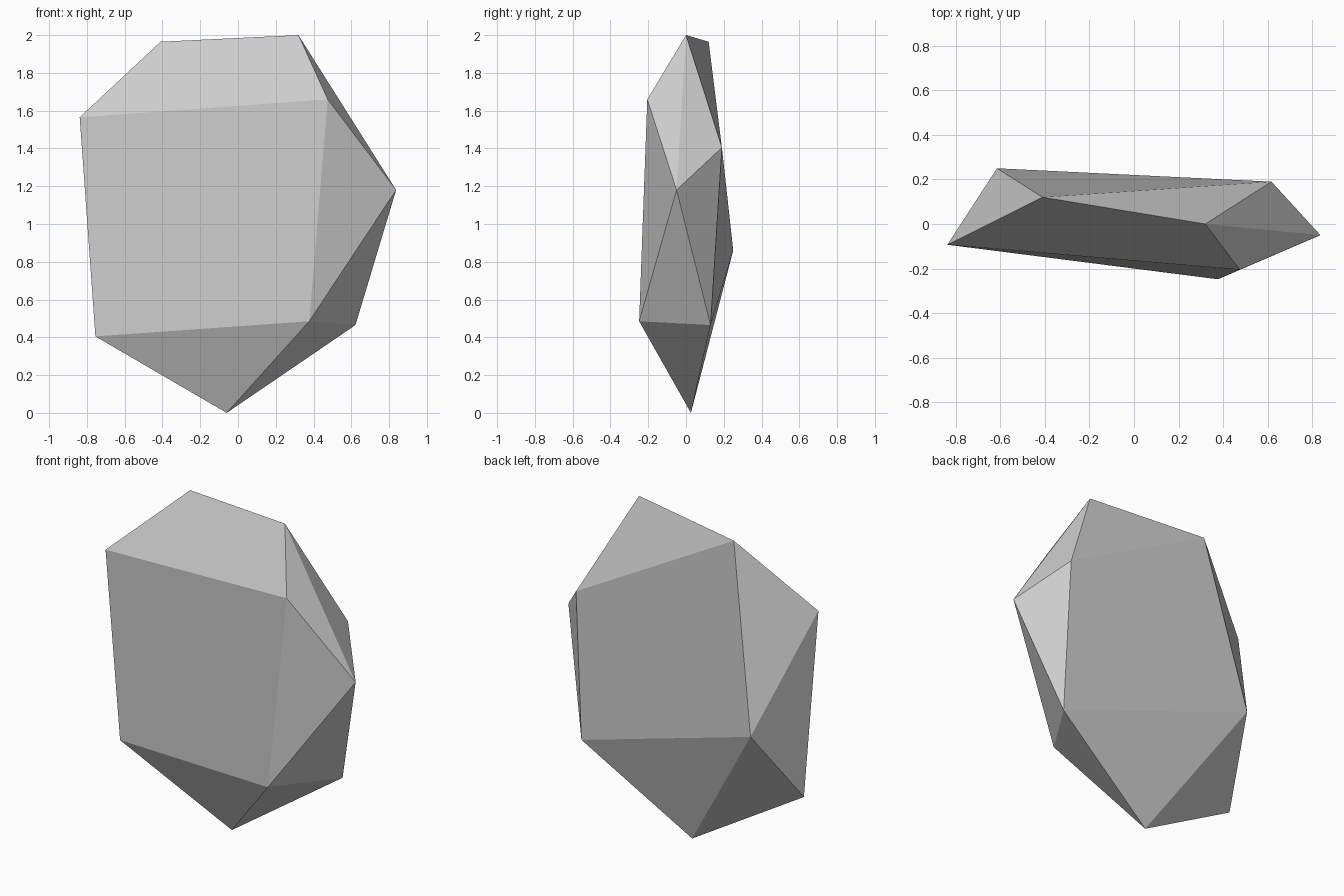
import bpy
import bmesh

if "Cube" in bpy.data.objects:
    bpy.data.objects.remove(bpy.data.objects["Cube"])

# Corners of the faceted stone slab
CORNERS = {
    "A": (-0.41, 0.12, 1.965),    # top left
    "B": (0.32, 0.0, 2.0),        # peak
    "C": (0.475, -0.205, 1.66),   # front upper right
    "D": (0.837, -0.05, 1.18),    # right tip
    "E": (-0.838, -0.093, 1.565), # left tip
    "F": (-0.755, -0.07, 0.405),  # front lower left
    "G": (0.377, -0.248, 0.485),  # front lower right
    "H": (0.622, 0.13, 0.465),    # back lower right
    "I": (-0.06, 0.026, 0.0),     # foot
    "J": (0.617, 0.19, 1.405),    # back upper right
    "K": (-0.615, 0.25, 0.86),    # back left ridge
}

# Facets: three broad quads (front, top, back), then the triangular chips
FACETS = ["EFGC", "ECBA", "JHKA",
          "CGD", "CDB", "BDJ", "BJA", "DHJ", "DGH",
          "GIH", "FIG", "FKI", "KHI", "EKF", "EAK"]

bm = bmesh.new()
verts = {name: bm.verts.new(co) for name, co in CORNERS.items()}
for facet in FACETS:
    bm.faces.new([verts[c] for c in facet])

mesh = bpy.data.meshes.new("stone")
bm.to_mesh(mesh)
bm.free()

# Plain grey stone
grey = bpy.data.materials.new("stone grey")
grey.diffuse_color = (0.6, 0.6, 0.6, 1.0)
grey.use_nodes = True
grey.node_tree.nodes["Principled BSDF"].inputs["Base Color"].default_value = grey.diffuse_color
mesh.materials.append(grey)

stone = bpy.data.objects.new("stone", mesh)
bpy.context.collection.objects.link(stone)
